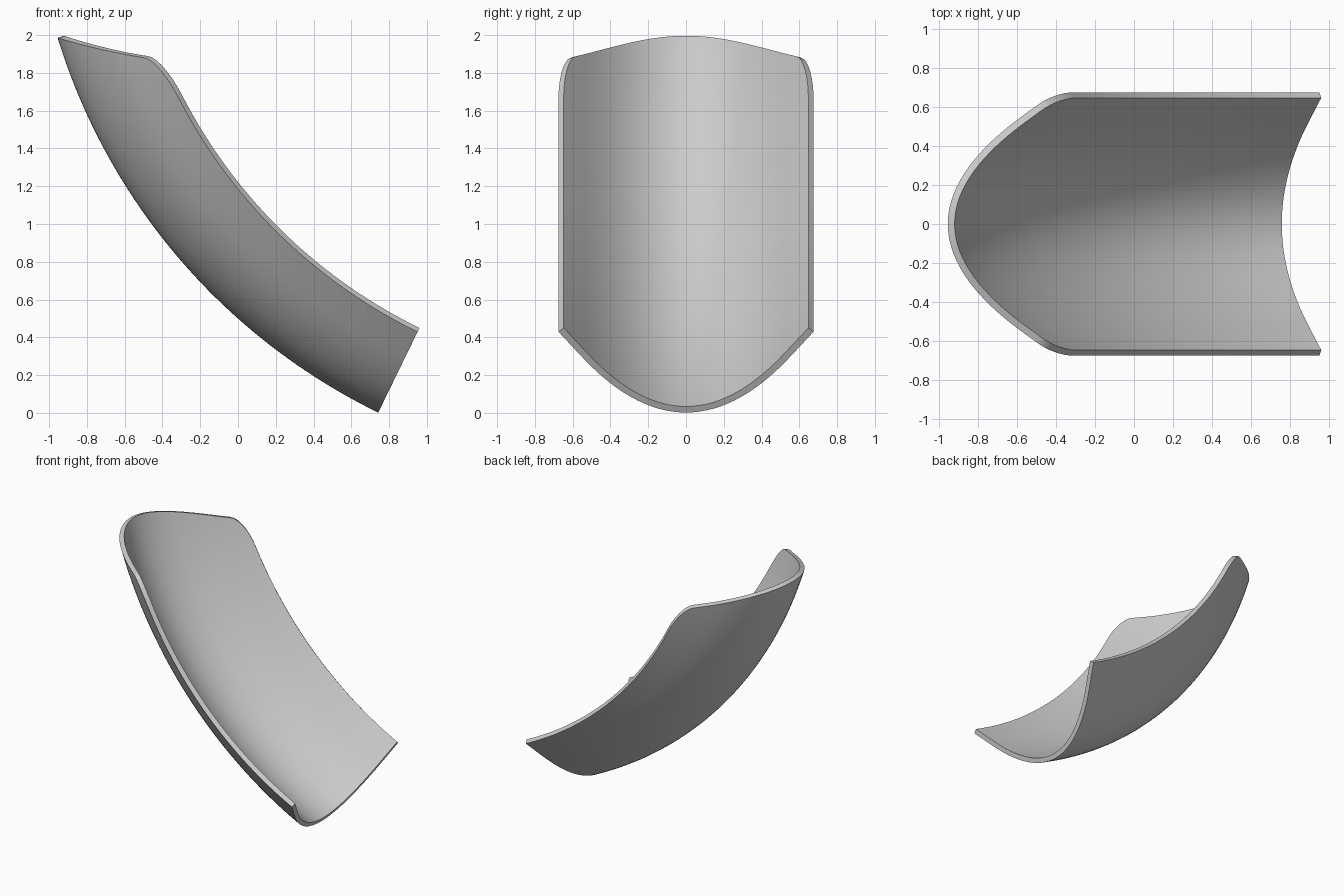
import bpy
import bmesh
from math import sin, cos, pi, radians, sqrt

cube = bpy.data.objects.get("Cube")
if cube:
    bpy.data.objects.remove(cube, do_unlink=True)

CENTRE_X, CENTRE_Z, RADIUS = 2.18, 2.95, 3.28   # bend of the trough
HALF_WIDTH, WALL = 0.675, 0.036
ROWS, STRIPS = 48, 56


def depth(y):
    """Cross-section: rounded bottom running into straight sides."""
    y, knee, k = abs(y), 0.55, 1.08
    if y < knee:
        return k * y * y
    return k * knee * knee + 2 * k * knee * (y - knee)


def end_angle(d):
    """Slanted upper end with a rounded corner at the rim."""
    rim = depth(HALF_WIDTH)
    f = min(1, max(0, (d - rim + 0.075) / 0.075))
    return 17.1 + 11.8 * d + 4.5 * (1 - sqrt(1 - f * f))


# Outer skin swept along the bend
bm = bmesh.new()
grid = []
for i in range(ROWS + 1):
    row = []
    for j in range(STRIPS + 1):
        y = HALF_WIDTH * sin((2 * j / STRIPS - 1) * pi / 2)
        d = depth(y)
        a = radians(64 + (end_angle(d) - 64) * i / ROWS)
        r = RADIUS - d
        row.append(bm.verts.new((CENTRE_X - r * cos(a), y, CENTRE_Z - r * sin(a))))
    grid.append(row)
for low, high in zip(grid, grid[1:]):
    for j in range(STRIPS):
        bm.faces.new((low[j], high[j], high[j + 1], low[j + 1]))

mesh = bpy.data.meshes.new("curved_shell")
bm.to_mesh(mesh)
bm.free()
shell = bpy.data.objects.new("curved_shell", mesh)
bpy.context.collection.objects.link(shell)

# Plain grey material
grey = bpy.data.materials.new("light_grey")
grey.use_nodes = True
colour = (0.6, 0.6, 0.6, 1)
grey.diffuse_color = colour
grey.node_tree.nodes["Principled BSDF"].inputs["Base Color"].default_value = colour
mesh.materials.append(grey)

# Wall thickness towards the inside
bpy.ops.object.select_all(action="DESELECT")
shell.select_set(True)
bpy.context.view_layer.objects.active = shell
solid = shell.modifiers.new("wall", "SOLIDIFY")
solid.thickness = WALL
solid.offset = -1
bpy.ops.object.modifier_apply(modifier=solid.name)
bpy.ops.object.shade_smooth_by_angle(angle=radians(35))
